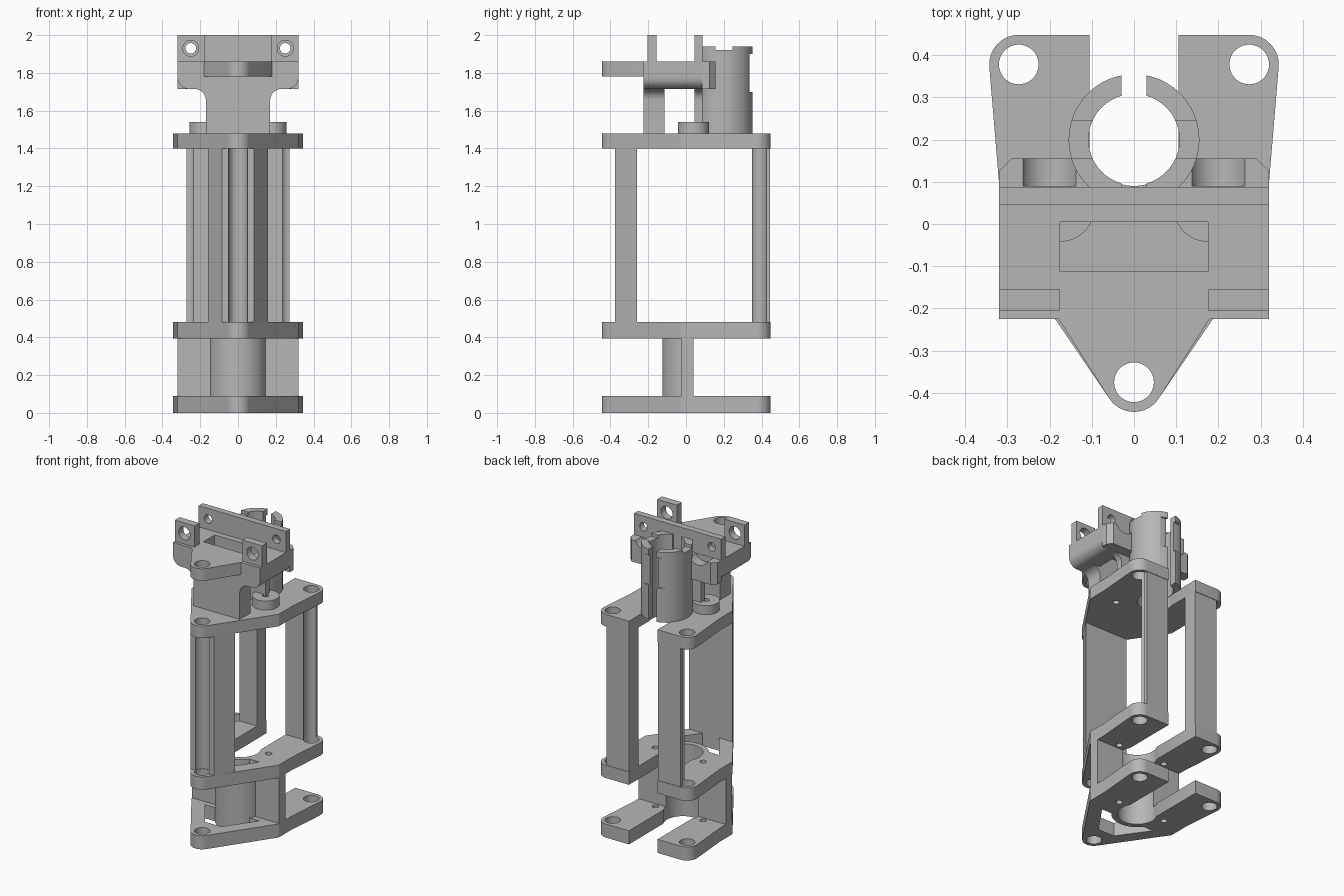
import bpy, bmesh
from math import sin, cos, radians

cube = bpy.data.objects.get("Cube")
if cube:
    bpy.data.objects.remove(cube, do_unlink=True)

grey = bpy.data.materials.new("plain grey")
grey.use_nodes = True
grey.diffuse_color = (0.47, 0.47, 0.47, 1)
grey.node_tree.nodes["Principled BSDF"].inputs["Base Color"].default_value = (0.47, 0.47, 0.47, 1)


def arc(cx, cy, r, a0, a1, n=12):
    return [(cx + r * cos(radians(a0 + (a1 - a0) * i / n)),
             cy + r * sin(radians(a0 + (a1 - a0) * i / n))) for i in range(n + 1)]


def circle(cx, cy, r):
    return arc(cx, cy, r, 0, 360, 48)[:-1]


def rect(x0, x1, y0, y1):
    return [(x0, y0), (x1, y0), (x1, y1), (x0, y1)]


def mirrored(half):
    """Close a right-hand half outline with its mirror image."""
    return half + [(-x, y) for x, y in reversed(half)]


def flip(pts, s):
    return [(s * x, y) for x, y in pts]


def prism(name, pts, lo, hi, axis="z"):
    """Extrude an outline along z, or an x-z outline along y."""
    bm = bmesh.new()
    place = (lambda p: (p[0], p[1], lo)) if axis == "z" else (lambda p: (p[0], lo, p[1]))
    face = bm.faces.new([bm.verts.new(place(p)) for p in pts])
    ext = bmesh.ops.extrude_face_region(bm, geom=[face])
    move = (0, 0, hi - lo) if axis == "z" else (0, hi - lo, 0)
    bmesh.ops.translate(bm, vec=move, verts=[v for v in ext["geom"] if isinstance(v, bmesh.types.BMVert)])
    bmesh.ops.recalc_face_normals(bm, faces=bm.faces)
    mesh = bpy.data.meshes.new(name)
    bm.to_mesh(mesh)
    bm.free()
    mesh.materials.append(grey)
    ob = bpy.data.objects.new(name, mesh)
    bpy.context.collection.objects.link(ob)
    return ob


def cut(ob, pts, lo, hi, axis="z"):
    """Subtract an extruded outline."""
    cutter = prism("cutter", pts, lo, hi, axis)
    cutter.hide_render = True
    mod = ob.modifiers.new("cut", "BOOLEAN")
    mod.operation, mod.solver, mod.object = "DIFFERENCE", "EXACT", cutter
    bpy.context.view_layer.objects.active = ob
    bpy.ops.object.modifier_apply(modifier=mod.name)
    bpy.data.objects.remove(cutter, do_unlink=True)


# Shared layout
FRONT, BACK_X, BACK_Y, ROD = (0, -0.375), 0.273, 0.378, 0.047
SHELL_Y, CLAMP_Y = 0.03, 0.2
plate_outline = mirrored(arc(*FRONT, 0.07, -90, -34) + [(0.32, -0.03), (0.32, 0.1)]
                         + arc(BACK_X, BACK_Y, 0.07, -5, 90) + [(0.105, 0.448)])

# Three levels of plates, each with rod holes and a rear slot
for name, z0, z1, cy, r, screw_y in (("bottom_plate", 0, 0.09, SHELL_Y, 0.12, 0.07),
                                     ("middle_plate", 0.395, 0.48, SHELL_Y, 0.12, 0.07),
                                     ("top_plate", 1.4, 1.48, CLAMP_Y, 0.11, 0.04)):
    plate = prism(name, plate_outline, z0, z1)
    lo, hi = z0 - 0.1, z1 + 0.1
    cut(plate, circle(*FRONT, ROD), lo, hi)
    cut(plate, rect(-0.105, 0.105, cy, 0.6), lo, hi)
    cut(plate, circle(0, cy, r), lo, hi)
    for s in (-1, 1):
        cut(plate, circle(s * BACK_X, BACK_Y, ROD), lo, hi)
        cut(plate, circle(s * 0.175, screw_y, 0.02), lo, hi)
    if name != "top_plate":
        # window in front of the round shell
        window = mirrored([(0.06, -0.26), (0.2, -0.06)] + arc(0, SHELL_Y, 0.155, -36, -89))
        cut(plate, window, lo, hi)

# Lower stage: cross wall with a half-round shell
wall = prism("lower_wall", rect(-0.32, 0.32, -0.025, 0.04), 0.09, 0.395)
cut(wall, circle(0, SHELL_Y, 0.12), 0, 0.5)
shell = arc(0, SHELL_Y, 0.155, 180, 360, 24) + arc(0, SHELL_Y, 0.12, 360, 180, 24)
prism("lower_shell", shell, 0.09, 0.395)

# Tall posts with half-round rod channels
post = prism("front_post", mirrored([(0.085, -0.375), (0.16, -0.26)]), 0.48, 1.4)
cut(post, circle(*FRONT, 0.05), 0.4, 1.5)
for s, side in ((1, "left"), (-1, "right")):
    post = prism("back_post_" + side, flip(rect(0.105, BACK_X, 0.35, 0.445), s), 0.48, 1.4)
    cut(post, circle(s * BACK_X, BACK_Y, ROD), 0.4, 1.5)

# Carriage walls: narrow stem flaring into wide shoulders
flare = [(0.17, 1.48)] + arc(0.23, 1.655, 0.06, 180, 90, 8) + arc(0.26, 1.775, 0.06, -90, 0, 8)
prism("carriage_front_wall", mirrored(flare + [(0.32, 1.86)]), -0.225, -0.113, "y")
back = prism("carriage_back_wall", mirrored(flare + [(0.32, 2.0)]), 0.045, 0.088, "y")
prism("carriage_back_rib", rect(-0.175, 0.175, 1.715, 1.86), 0.005, 0.05, "y")
beam = [(0.175, 1.715)] + arc(0.26, 1.775, 0.06, -90, 0, 8) + [(0.32, 1.86), (0.175, 1.86)]

# Front lug with a rod hole
lug = prism("front_lug", mirrored(arc(*FRONT, 0.07, -90, -34) + [(0.182, -0.22)]), 1.78, 1.86)
cut(lug, circle(*FRONT, ROD), 1.7, 1.9)

for s, side in ((1, "left"), (-1, "right")):
    prism("side_beam_" + side, flip(beam, s), -0.115, 0.05, "y")
    # upright tab and matching hole in the back wall
    tab = prism("front_tab_" + side, flip(rect(0.175, 0.32, 1.86, 2.0), s), -0.205, -0.155, "y")
    cut(tab, circle(s * 0.25, 1.93, 0.042), -0.3, 0, "y")
    cut(back, circle(s * 0.25, 1.93, 0.028), 0, 0.2, "y")
    # neck from the back wall to the clamp
    neck = prism("clamp_neck_" + side, flip([(0.1, 0.085), (0.32, 0.085), (0.32, 0.125),
                                            (0.29, 0.155), (0.1, 0.155)], s), 1.715, 1.86)
    cut(neck, circle(s * 0.2, 1.89, 0.07), 0.09, 0.2, "y")
    cut(neck, circle(0, CLAMP_Y, 0.12), 1.6, 2)
    # screw boss
    boss = prism("screw_boss_" + side, circle(s * 0.175, 0.04, 0.082), 1.48, 1.54)
    cut(boss, circle(s * 0.175, 0.04, 0.02), 1.4, 1.6)

# Split clamp tube with notched rim
tube = prism("clamp_tube", circle(0, CLAMP_Y, 0.155), 1.475, 1.94)
cut(tube, circle(0, CLAMP_Y, 0.108), 1.4, 2)
cut(tube, rect(-0.03, 0.03, 0, 0.5), 1.4, 2)
cut(tube, rect(-0.2, 0.2, 0.155, 0.245), 1.92, 2)
cut(tube, rect(-0.2, 0.2, 0, 0.088), 1.4, 2)
cut(tube, rect(-0.2, 0.2, 0.335, 0.4), 1.7, 1.9)

bpy.ops.object.select_all(action="DESELECT")
for ob in bpy.context.collection.objects:
    if ob.type == "MESH":
        ob.select_set(True)
        bpy.context.view_layer.objects.active = ob
bpy.ops.object.shade_smooth_by_angle(angle=radians(30))
